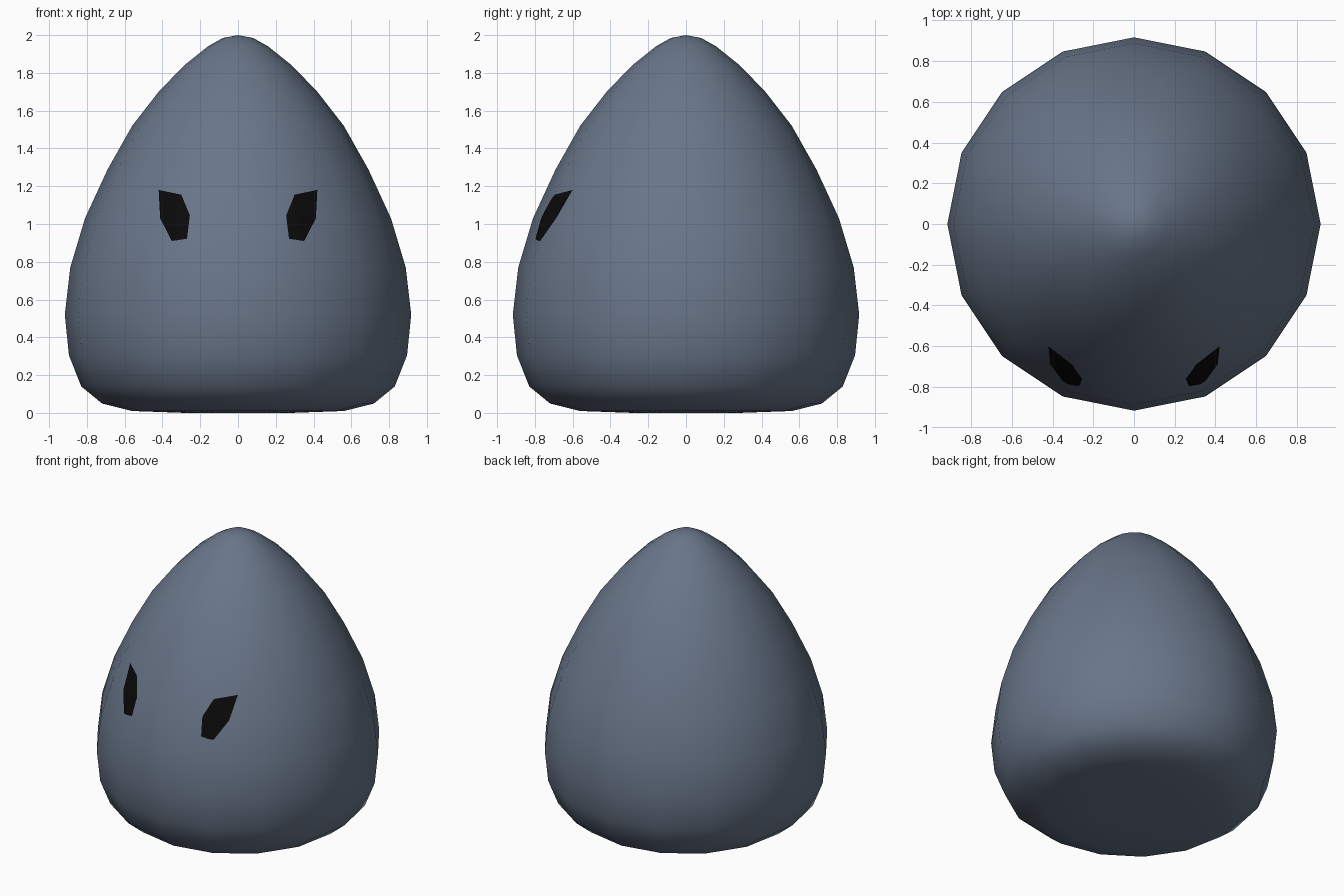
import bpy, bmesh, math
from mathutils import Vector
from mathutils.bvhtree import BVHTree

if "Cube" in bpy.data.objects:
    bpy.data.objects.remove(bpy.data.objects["Cube"])

SIDES = 16


def material(name, rgb):
    m = bpy.data.materials.new(name)
    m.diffuse_color = (*rgb, 1)
    m.use_nodes = True
    m.node_tree.nodes["Principled BSDF"].inputs["Base Color"].default_value = m.diffuse_color
    return m


def add_object(name, bm, mat):
    mesh = bpy.data.meshes.new(name)
    bm.to_mesh(mesh)
    ob = bpy.data.objects.new(name, mesh)
    bpy.context.collection.objects.link(ob)
    mesh.materials.append(mat)
    for p in mesh.polygons:
        p.use_smooth = True
    return ob


# Body: smooth teardrop revolved from a profile of (radius, height)
profile = [(0.28, 0), (0.56, 0.01), (0.72, 0.05), (0.83, 0.14), (0.895, 0.305),
           (0.917, 0.52), (0.888, 0.77), (0.81, 1.03), (0.69, 1.29), (0.56, 1.52),
           (0.42, 1.70), (0.285, 1.84), (0.16, 1.94), (0.08, 1.985)]
bm = bmesh.new()
rings = []
for r, z in profile:
    rings.append([bm.verts.new((r * math.cos(math.tau * i / SIDES),
                                r * math.sin(math.tau * i / SIDES), z))
                  for i in range(SIDES)])
bottom, top = bm.verts.new((0, 0, 0)), bm.verts.new((0, 0, 2))
for i in range(SIDES):
    j = (i + 1) % SIDES
    for a, b in zip(rings, rings[1:]):
        bm.faces.new((a[i], a[j], b[j], b[i]))
    bm.faces.new((bottom, rings[0][j], rings[0][i]))
    bm.faces.new((top, rings[-1][i], rings[-1][j]))
bmesh.ops.recalc_face_normals(bm, faces=bm.faces)
surface = BVHTree.FromBMesh(bm)
add_object("body", bm, material("slate", (0.14, 0.18, 0.25)))
bm.free()

# Eyes: angular patches laid onto the front of the body
outline = [(0.42, 1.18), (0.30, 1.155), (0.255, 1.045),
           (0.27, 0.922), (0.35, 0.91), (0.412, 1.03)]
black = material("black", (0.003, 0.003, 0.003))
for side, name in ((1, "right_eye"), (-1, "left_eye")):
    bm = bmesh.new()
    rim = [bm.verts.new((side * x, -2, z)) for x, z in outline]
    centre = bm.verts.new((side * 0.335, -2, 1.04))
    for a, b in zip(rim, rim[1:] + rim[:1]):
        bm.faces.new((centre, a, b) if side > 0 else (centre, b, a))
    bmesh.ops.subdivide_edges(bm, edges=bm.edges[:], cuts=5, use_grid_fill=True)
    for v in bm.verts:
        hit, normal, _, _ = surface.ray_cast(v.co, Vector((0, 1, 0)))
        v.co = hit + Vector((0, -0.008, 0))
    bm.normal_update()
    if sum(f.normal.y for f in bm.faces) > 0:
        bmesh.ops.reverse_faces(bm, faces=bm.faces)
    add_object(name, bm, black)
    bm.free()
